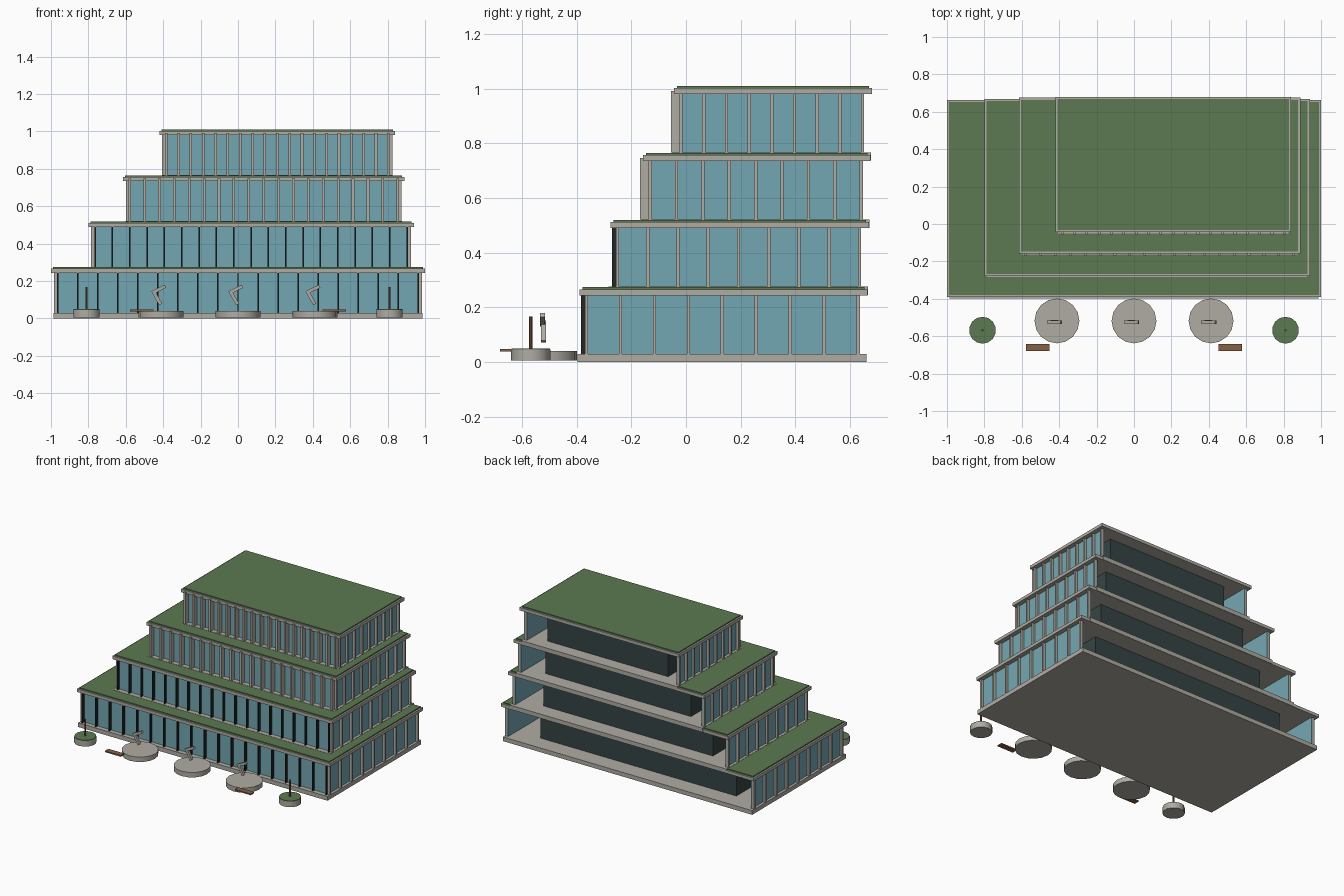
import bpy, bmesh, math
from mathutils import Matrix, Vector

if "Cube" in bpy.data.objects:
    bpy.data.objects.remove(bpy.data.objects["Cube"], do_unlink=True)


def material(name, r, g, b):
    """Material from 0-255 display values, stored as linear."""
    def lin(c):
        c /= 255
        return c / 12.92 if c <= 0.04045 else ((c + 0.055) / 1.055) ** 2.4
    col = (lin(r), lin(g), lin(b), 1)
    m = bpy.data.materials.new(name)
    m.use_nodes = True
    m.diffuse_color = col
    m.node_tree.nodes["Principled BSDF"].inputs["Base Color"].default_value = col
    return m


concrete = material("pale concrete", 175, 172, 163)
glass = material("blue glass", 116, 167, 178)
grass = material("roof green", 92, 122, 81)
dark = material("dark metal", 34, 40, 40)
core_mat = material("dark core", 54, 68, 68)
wood = material("bench wood", 134, 96, 70)
bark = material("trunk brown", 118, 80, 52)


def finish(name, bm, mat):
    me = bpy.data.meshes.new(name)
    bm.to_mesh(me)
    bm.free()
    me.materials.append(mat)
    ob = bpy.data.objects.new(name, me)
    bpy.context.collection.objects.link(ob)
    return ob


def boxes(name, mat, spans):
    """One object made of boxes, each (x0, x1, y0, y1, z0, z1)."""
    bm = bmesh.new()
    for x0, x1, y0, y1, z0, z1 in spans:
        centre = Vector((x0 + x1, y0 + y1, z0 + z1)) / 2
        size = (x1 - x0, y1 - y0, z1 - z0, 1)
        bmesh.ops.create_cube(bm, matrix=Matrix.Translation(centre) @ Matrix.Diagonal(size))
    return finish(name, bm, mat)


def disc(name, mat, x, y, r, z0, z1, sides):
    bm = bmesh.new()
    bmesh.ops.create_cone(bm, cap_ends=True, segments=sides, radius1=r, radius2=r,
                          depth=z1 - z0, matrix=Matrix.Translation((x, y, (z0 + z1) / 2)))
    ob = finish(name, bm, mat)
    bpy.ops.object.select_all(action='DESELECT')
    ob.select_set(True)
    bpy.context.view_layer.objects.active = ob
    bpy.ops.object.shade_smooth_by_angle(angle=math.radians(40))
    return ob


def spread(a, b, n):
    return [a + (b - a) * i / n for i in range(n + 1)]


# Storeys: roof outline (x0, x1, y0, y1) and whether the front has deep fins
PITCH = 0.2455
storeys = [(-1.0, 1.0, -0.39, 0.664, False),
           (-0.80, 0.94, -0.277, 0.669, False),
           (-0.615, 0.89, -0.157, 0.675, True),
           (-0.42, 0.84, -0.044, 0.68, True)]

for i, (x0, x1, y0, y1, fins) in enumerate(storeys):
    tag = f"storey_{i + 1}"
    z = i * PITCH
    floor, ceil = z + 0.03, z + 0.244
    gx0, gx1, gy0, gy1 = x0 + 0.033, x1 - 0.033, y0 + 0.026, y1 - 0.028
    # Floor plate, roof plate and planted roof
    boxes(tag + "_floor", concrete, [(x0 + 0.014, x1 - 0.014, y0 - 0.007, y1 - 0.003, z, floor)])
    boxes(tag + "_roof_plate", concrete, [(x0, x1, y0, y1, ceil, z + 0.266)])
    boxes(tag + "_roof_planting", grass,
          [(x0 + 0.012, x1 - 0.012, y0 + 0.011, y1 - 0.011, z + 0.266, z + 0.274)])
    # Glazing on the front and both sides, back left open
    t = 0.006
    boxes(tag + "_front_glass", glass, [(gx0, gx1, gy0, gy0 + t, floor, ceil)])
    boxes(tag + "_side_glass", glass, [(gx0, gx0 + t, gy0 + t, gy1, floor, ceil),
                                       (gx1 - t, gx1, gy0 + t, gy1, floor, ceil)])
    # Inner core, four fifths of the plan
    cx, cy = (gx0 + gx1) / 2, (gy0 + gy1) / 2
    hx, hy = 0.4 * (gx1 - gx0), 0.4 * (gy1 - gy0)
    boxes(tag + "_core", core_mat, [(cx - hx, cx + hx, cy - hy, cy + hy, floor, ceil)])
    # Front uprights: thin dark mullions below, deep pale fins above
    xs = spread(gx0 + 0.003, gx1 - 0.003, 18)
    if fins:
        boxes(tag + "_front_fins", concrete,
              [(x - 0.007, x + 0.007, y0 - 0.011, gy0 + 0.004, floor, ceil + 0.012) for x in xs])
    else:
        boxes(tag + "_front_mullions", dark,
              [(x - 0.004, x + 0.004, y0 + 0.006, gy0 + 0.002, floor, ceil) for x in xs])
    # Side posts
    posts = []
    for y in spread(gy0, gy1 - 0.006, 8):
        posts.append((gx0 - 0.018, gx0 + 0.002, y - 0.006, y + 0.006, floor, ceil))
        posts.append((gx1 - 0.002, gx1 + 0.018, y - 0.006, y + 0.006, floor, ceil))
    boxes(tag + "_side_posts", concrete, posts)


# Round plinths, each with a bent sculpture above
def bar(bm, a, b, width, depth):
    a, b = Vector(a), Vector(b)
    d = b - a
    rot = d.to_track_quat('Z', 'Y').to_matrix().to_4x4()
    bmesh.ops.create_cube(bm, matrix=Matrix.Translation((a + b) / 2) @ rot
                          @ Matrix.Diagonal((width, depth, d.length, 1)))


for n, px in zip(("right", "centre", "left"), (-0.412, 0, 0.412)):
    disc(n + "_plinth", concrete, px, -0.518, 0.12, 0.005, 0.04, 16)
    bm = bmesh.new()
    bar(bm, (px - 0.002, -0.522, 0.075), (px - 0.043, -0.522, 0.148), 0.018, 0.018)
    bar(bm, (px - 0.046, -0.525, 0.138), (px + 0.024, -0.525, 0.172), 0.018, 0.018)
    finish(n + "_sculpture", bm, concrete)

# Planters with trunks, and benches, on both sides
for n, s in (("right", -1), ("left", 1)):
    px, py = s * 0.81, -0.568
    disc(n + "_planter", concrete, px, py, 0.072, 0.005, 0.046, 14)
    disc(n + "_planter_grass", grass, px, py, 0.071, 0.046, 0.05, 14)
    disc(n + "_trunk", bark, px, py, 0.006, 0.05, 0.167, 8)
    bx = s * 0.514
    boxes(n + "_bench", wood, [(bx - 0.063, bx + 0.063, -0.68, -0.641, 0.038, 0.047)])
